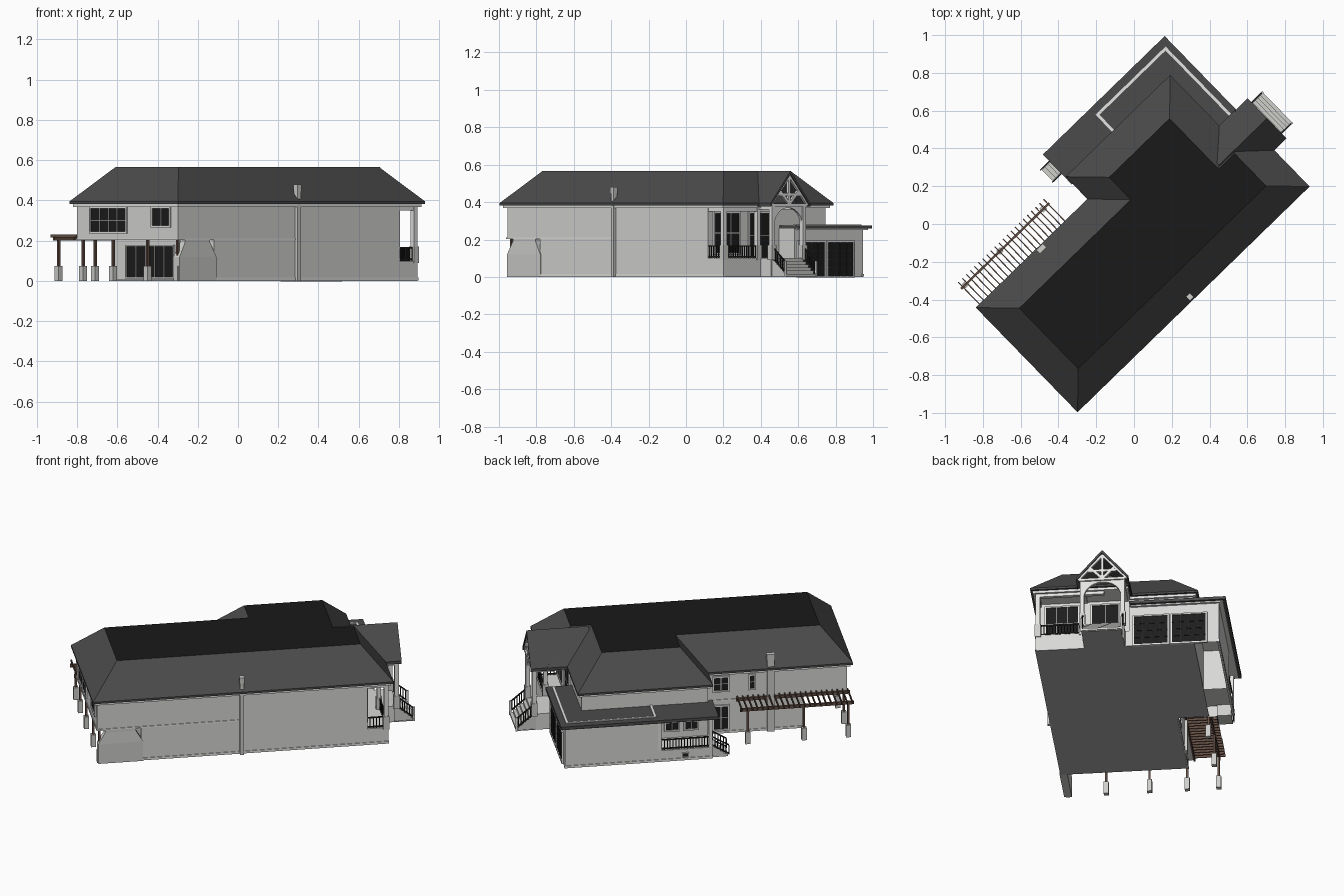
import bpy, bmesh, math
from mathutils import Vector

if "Cube" in bpy.data.objects:
    bpy.data.objects.remove(bpy.data.objects["Cube"])

# The house is modelled in its own axes (u along, v across) and turned about z.
ANGLE = math.radians(44.2)

def mat(name, r, g, b):
    m = bpy.data.materials.new(name)
    m.diffuse_color = (r, g, b, 1)
    m.use_nodes = True
    m.node_tree.nodes["Principled BSDF"].inputs["Base Color"].default_value = m.diffuse_color
    return m

WALL = mat("wall_render", .69, .69, .68)
TRIM = mat("white_trim", .78, .78, .77)
SLOPE = mat("roof_shingle", .07, .07, .07)
FLAT = mat("flat_roof_black", .010, .010, .010)
GLASS = mat("dark_glass", .012, .012, .013)
IRON = mat("dark_iron", .018, .018, .018)
WOOD = mat("pergola_wood", .13, .08, .06)
STONE = mat("pale_stone", .62, .62, .60)
BASE = mat("concrete", .42, .42, .42)

def finish(name, bm, *mats):
    bmesh.ops.recalc_face_normals(bm, faces=bm.faces)
    me = bpy.data.meshes.new(name)
    bm.to_mesh(me)
    bm.free()
    ob = bpy.data.objects.new(name, me)
    for m in mats:
        me.materials.append(m)
    ob.rotation_euler.z = ANGLE
    bpy.context.collection.objects.link(ob)
    return ob

def hexa(bm, low, high):
    a = [bm.verts.new(p) for p in low]
    b = [bm.verts.new(p) for p in high]
    n = len(a)
    fs = [bm.faces.new(a[::-1]), bm.faces.new(b)]
    for i in range(n):
        fs.append(bm.faces.new((a[i], a[(i + 1) % n], b[(i + 1) % n], b[i])))
    return fs

def rect(u0, u1, v0, v1, z):
    return [(u0, v0, z), (u1, v0, z), (u1, v1, z), (u0, v1, z)]

def boxes(name, m, *items, floor=True):
    bm = bmesh.new()
    for u0, u1, v0, v1, z0, z1 in items:
        fs = hexa(bm, rect(u0, u1, v0, v1, z0), rect(u0, u1, v0, v1, z1))
        if not floor:
            bm.faces.remove(fs[0])
    return finish(name, bm, m)

def beams(name, m, w, *segs):
    bm = bmesh.new()
    for p, q in segs:
        p, q = Vector(p), Vector(q)
        d = (q - p).normalized()
        s = d.cross(Vector((0, 0, 1)))
        s = s.normalized() if s.length > .01 else Vector((1, 0, 0))
        t = d.cross(s)
        ring = [(s + t), (t - s), (-s - t), (s - t)]
        hexa(bm, [p + r * w / 2 for r in ring], [q + r * w / 2 for r in ring])
    return finish(name, bm, m)

def prisms(name, m, u0, u1, *polys):
    bm = bmesh.new()
    for poly in polys:
        hexa(bm, [(u0, v, z) for v, z in poly], [(u1, v, z) for v, z in poly])
    return finish(name, bm, m)

def window(name, axis, pos, sgn, a0, a1, z0, z1, nx=2, nz=2, bar=TRIM, f=.009):
    def plate(b0, b1, c0, c1, t):
        p0, p1 = sorted((pos - sgn * .004, pos + sgn * t))
        return (p0, p1, b0, b1, c0, c1) if axis == 'u' else (b0, b1, p0, p1, c0, c1)
    boxes(name + "_pane", GLASS, plate(a0, a1, z0, z1, .003))
    boxes(name + "_frame", TRIM,
          plate(a0 - f, a0, z0 - f, z1 + f, .009), plate(a1, a1 + f, z0 - f, z1 + f, .009),
          plate(a0, a1, z0 - f, z0, .009), plate(a0, a1, z1, z1 + f, .009))
    bars = [plate(a0 + (a1 - a0) * i / nx - .002, a0 + (a1 - a0) * i / nx + .002, z0, z1, .006) for i in range(1, nx)]
    bars += [plate(a0, a1, z0 + (z1 - z0) * i / nz - .0015, z0 + (z1 - z0) * i / nz + .0015, .006) for i in range(1, nz)]
    if bars:
        boxes(name + "_bars", bar, *bars)

def railing(name, p, q, h=.06):
    p, q = Vector(p), Vector(q)
    up = Vector((0, 0, h))
    n = max(2, int((q - p).length / .016))
    lift = Vector((0, 0, .008))
    beams(name + "_rails", IRON, .007, (p + up, q + up), (p + lift, q + lift))
    beams(name + "_balusters", IRON, .005, *[(p.lerp(q, i / n), p.lerp(q, i / n) + up) for i in range(n + 1)])

# ---- ground slab and walls
boxes("ground_slab", BASE, (-.62, .78, -.477, .24, 0, .004), (-.05, .78, .24, .42, 0, .004),
      (.78, .97, -.2, .025, 0, .004))
boxes("lower_walls", WALL, (-.63, .66, -.477, .242, .004, .21), (-.06, .66, .2, .40, .004, .21))
boxes("upper_walls", WALL, (-.88, .66, -.477, .242, .205, .375), (-.06, .66, .2, .40, .205, .375))
boxes("porch_base", WALL, (.65, .78, -.477, .05, .004, .1), (.78, .86, -.203, .03, .004, .1))
boxes("garage_walls", WALL, (.25, .78, .42, .56, 0, .26), (.65, .78, .05, .42, 0, .26), floor=False)
boxes("side_porch_base", WALL, (-.06, .25, .39, .56, 0, .07), floor=False)
boxes("wall_plinth", TRIM, (-.634, .784, -.481, -.47, .003, .016), (-.634, -.06, .235, .246, .003, .016),
      (-.064, .784, .55, .564, .003, .016))
boxes("floor_band", TRIM, (-.884, -.06, -.481, -.46, .203, .212), (-.884, -.86, -.481, .246, .203, .212),
      (-.884, -.06, .22, .246, .203, .212))

# ---- hip roofs with flat tops: eave rectangles
RUN, EAVE, TOP = .163, .395, .567
EAVES = [(-.909, .687, -.506, .267), (0, .805, -.506, .06), (-.085, .687, -.3, .432)]
bm = bmesh.new()
for u0, u1, v0, v1 in EAVES:
    fs = hexa(bm, rect(u0, u1, v0, v1, EAVE), rect(u0 + RUN, u1 - RUN, v0 + RUN, v1 - RUN, TOP))
    fs[1].material_index = 1
finish("hip_roof", bm, SLOPE, FLAT)
boxes("roof_fascia", SLOPE, *[(a, b, c, d, .383, EAVE) for a, b, c, d in EAVES])
boxes("roof_soffit", TRIM, *[(a + .013, b - .013, c + .013, d - .013, .368, .384) for a, b, c, d in EAVES])

# ---- entry gable: roof slabs, truss, arch, posts
GC, GW, GT = -.09, .148, .018
prisms("gable_roof", SLOPE, .54, .895,
       *[[(GC, TOP), (GC + s * GW, EAVE), (GC + s * GW, EAVE - GT), (GC, TOP - GT)] for s in (-1, 1)])
tu = .88
truss = [((tu, GC - .13, .385), (tu, GC + .13, .385)), ((tu, GC, .385), (tu, GC, .54)),
         ((tu, GC - .08, .44), (tu, GC + .08, .44))]
for s in (-1, 1):
    truss += [((tu, GC + s * .138, .385), (tu, GC, .542)), ((tu, GC, .39), (tu, GC + s * .07, .46))]
beams("gable_truss", TRIM, .015, *truss)
arch = []
N = 12
for i in range(N):
    pts = [(GC - .105 * math.cos(math.pi * k / N), .275 + .095 * math.sin(math.pi * k / N)) for k in (i, i + 1)]
    arch.append([pts[0], pts[1], (pts[1][0], .385), (pts[0][0], .385)])
prisms("entry_arch", TRIM, .862, .878, *arch)
posts = [(.87, GC - .115), (.87, GC + .115), (.768, GC - .125), (.768, -.465)]
boxes("porch_posts", TRIM, *[(u - .012, u + .012, v - .012, v + .012, .1, .39) for u, v in posts])
boxes("porch_post_bases", STONE, *[(u - .017, u + .017, v - .017, v + .017, .09, .17) for u, v in posts])
boxes("porch_beams", TRIM, (.757, .779, -.477, GC, .35, .375), (.65, .78, -.475, -.455, .35, .375),
      *[(.66, .88, GC + s * .115 - .01, GC + s * .115 + .01, .36, .39) for s in (-1, 1)])

# ---- front steps
S = 6
boxes("entry_steps", STONE, *[(.84, .975 - .019 * i, -.195, .022, .004, .1 * (i + 1) / S) for i in range(S)])
for k, v in enumerate((-.2, .027)):
    railing("step_rail_%d" % k, (.865, v, .1), (.972, v, .012), .065)
    boxes("newel_%d" % k, TRIM, (.965, .977, v - .005, v + .005, 0, .085))
railing("porch_rail_front", (.772, -.465, .1), (.772, -.215, .1), .065)
railing("porch_rail_side", (.66, -.469, .1), (.768, -.469, .1), .065)

# ---- garage low roof with pale curb
boxes("low_roof", SLOPE, (-.09, .81, .38, .60, .258, .276), (.6, .81, .055, .39, .258, .276))
boxes("low_roof_soffit", TRIM, (-.075, .795, .38, .585, .25, .259), (.65, .795, .06, .39, .25, .259))
boxes("roof_curb", TRIM, (.257, .775, .542, .557, .27, .281), (.76, .775, .06, .55, .27, .281),
      (.257, .272, .40, .55, .27, .281))
for i, a in enumerate((.08, .295)):
    window("garage_door_%d" % i, 'u', .78, 1, a, a + .19, .006, .185, 4, 4, IRON)

# ---- side porch on the garage flank
boxes("side_porch_posts", TRIM, *[(u - .01, u + .01, .54, .56, .07, .255) for u in (-.05, .24)])
railing("side_porch_rail", (-.05, .552, .07), (.245, .552, .07), .062)
boxes("side_steps", STONE, *[(-.15 + .022 * i, -.05, .465, .545, 0, .07 * (i + 1) / 4) for i in range(4)])
for k, v in enumerate((.46, .55)):
    railing("side_step_rail_%d" % k, (-.06, v, .07), (-.155, v, .012), .06)
window("side_vent", 'v', .56, 1, .08, .11, .025, .045, 2, 1, IRON, .004)
window("side_porch_window_a", 'v', .40, 1, .0, .07, .12, .21)
window("side_porch_window_b", 'v', .40, 1, .11, .18, .12, .21)

# ---- windows and doors
window("upper_wide_window", 'u', -.88, -1, -.11, .14, .245, .36, 4, 2)
window("upper_small_window", 'u', -.88, -1, -.42, -.30, .275, .36, 2, 1)
window("patio_door", 'u', -.63, -1, -.19, .14, .02, .17, 5, 1)
window("flank_upper_window", 'v', .242, 1, -.20, -.12, .27, .35)
window("flank_narrow_window", 'v', .242, 1, -.35, -.325, .27, .35, 1, 2)
window("flank_door", 'v', .242, 1, -.20, -.12, .03, .17, 2, 2)
window("porch_window", 'u', .66, 1, -.43, -.25, .13, .34, 3, 2)
window("front_door", 'u', .66, 1, -.17, -.02, .105, .34, 2, 2)

# ---- chimneys and outdoor fireplace
boxes("chimney_stacks", STONE, (-.068, -.046, -.495, -.47, 0, .45), (-.462, -.422, .238, .26, 0, .45))
boxes("chimney_caps", STONE, (-.071, -.043, -.498, -.468, .445, .48), (-.466, -.418, .235, .263, .445, .48))
bm = bmesh.new()
hexa(bm, rect(-.875, -.62, -.484, -.44, 0), rect(-.875, -.62, -.484, -.44, .12))
hexa(bm, rect(-.875, -.62, -.484, -.44, .12), rect(-.835, -.66, -.48, -.445, .19))
hexa(bm, rect(-.835, -.66, -.48, -.445, .19), rect(-.835, -.66, -.48, -.445, .21))
finish("outdoor_fireplace", bm, STONE)

# ---- patio posts and pergola
piers = [(-.865, v) for v in (.214, 0, -.245, -.46)] + [(u, .392) for u in (-.862, -.609, -.288)]
boxes("post_piers", STONE, *[(u - .014, u + .014, v - .014, v + .014, 0, .075) for u, v in piers])
boxes("wood_posts", WOOD, *[(u - .006, u + .006, v - .006, v + .006, .07, .212) for u, v in piers])
boxes("pergola_beams", WOOD, (-.895, -.245, .386, .398, .2, .218), (-.895, -.245, .246, .256, .2, .218))
boxes("pergola_slats", WOOD, *[(-.885 + .03 * i, -.879 + .03 * i, .246, .428, .215, .23) for i in range(22)])
